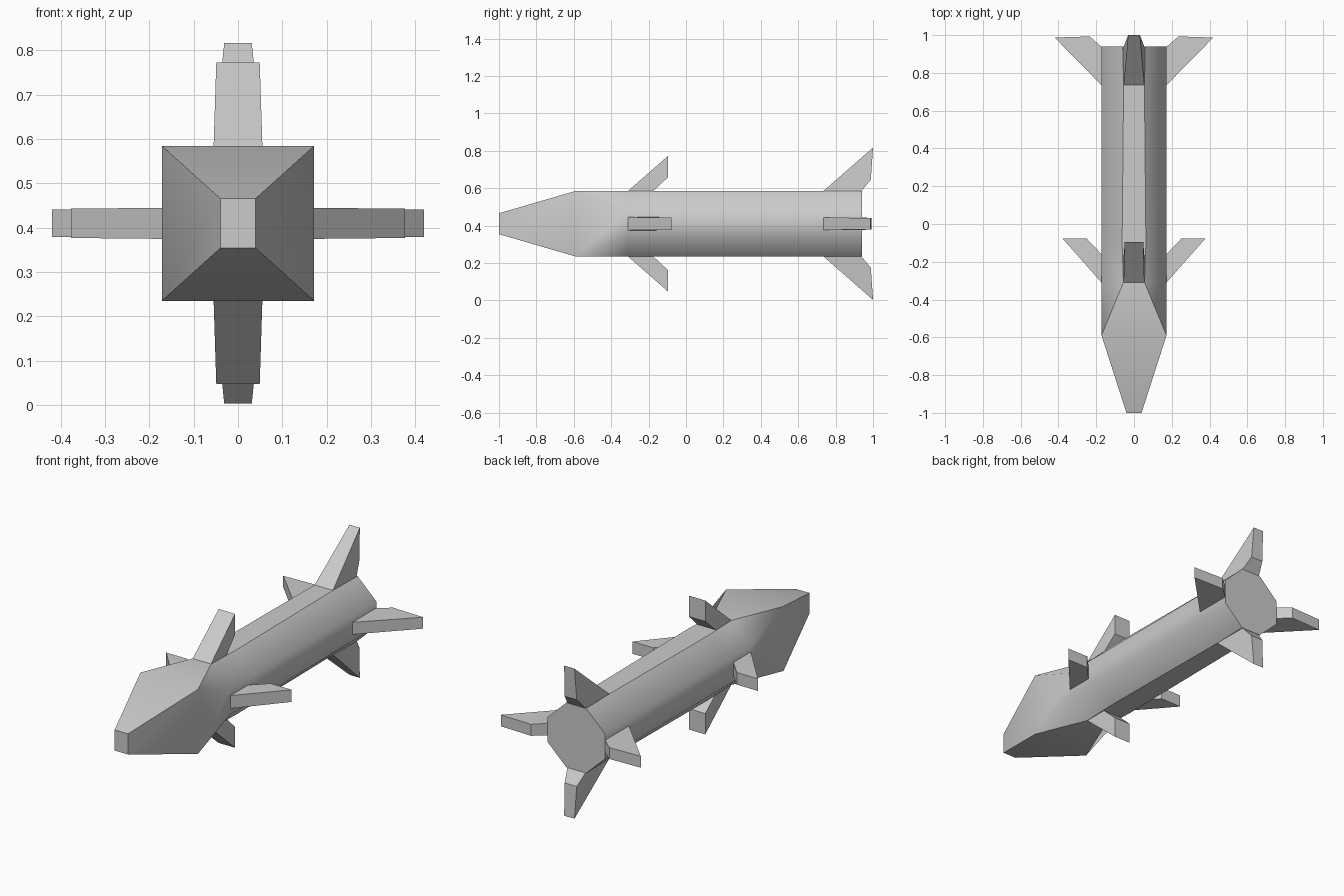
import bpy, bmesh, math
from mathutils import Matrix

if "Cube" in bpy.data.objects:
    bpy.data.objects.remove(bpy.data.objects["Cube"])

ZC = 0.41  # height of the missile axis


def finish(bm, name):
    bmesh.ops.remove_doubles(bm, verts=bm.verts, dist=1e-4)
    bmesh.ops.recalc_face_normals(bm, faces=bm.faces)
    bmesh.ops.transform(bm, matrix=Matrix.Translation((0, 0, ZC)), verts=bm.verts)
    mesh = bpy.data.meshes.new(name)
    bm.to_mesh(mesh)
    bm.free()
    ob = bpy.data.objects.new(name, mesh)
    bpy.context.collection.objects.link(ob)
    return ob


def ring(bm, y, w, h, fx, fz):
    """Chamfered rectangle: half sizes w, h and half flats fx, fz."""
    pts = [(w, fz), (fx, h), (-fx, h), (-w, fz), (-w, -fz), (-fx, -h), (fx, -h), (w, -fz)]
    return [bm.verts.new((x, y, z)) for x, z in pts]


# Body: square nose that blends into an octagonal tube
bm = bmesh.new()
sections = [(-1.0, 0.04, 0.056, 0.04, 0.056),
            (-0.59, 0.172, 0.175, 0.172, 0.175),
            (-0.31, 0.172, 0.175, 0.056, 0.065),
            (-0.1, 0.172, 0.175, 0.063, 0.068),
            (0.74, 0.172, 0.175, 0.055, 0.068),
            (0.94, 0.172, 0.175, 0.06, 0.068)]
rings = [ring(bm, *s) for s in sections]
for a, b in zip(rings, rings[1:]):
    for i in range(8):
        j = (i + 1) % 8
        bm.faces.new((a[i], a[j], b[j], b[i]))
bm.faces.new(rings[0])
bm.faces.new(rings[-1])
bmesh.ops.remove_doubles(bm, verts=bm.verts, dist=1e-4)
bmesh.ops.dissolve_degenerate(bm, dist=1e-4, edges=bm.edges)
bmesh.ops.recalc_face_normals(bm, faces=bm.faces)
for f in bm.faces:
    f.smooth = True
for e in bm.edges:
    # top and bottom flats stay crisp, the sides are rounded
    flat_edge = any(abs(f.normal.z) > 0.9 for f in e.link_faces)
    limit = 40 if flat_edge else 50
    e.smooth = e.calc_face_angle(0) < math.radians(limit)
finish(bm, "body")


# Fins: swept profile of (y, radius, half thickness), rotated around the axis
def fin(name, profile, angle):
    bm = bmesh.new()
    left = [bm.verts.new((-t, y, r)) for y, r, t in profile]
    right = [bm.verts.new((t, y, r)) for y, r, t in profile]
    bm.faces.new(left)
    bm.faces.new(right)
    n = len(profile)
    for i in range(n):
        j = (i + 1) % n
        bm.faces.new((left[i], left[j], right[j], right[i]))
    bmesh.ops.transform(bm, matrix=Matrix.Rotation(math.radians(angle), 4, 'Y'), verts=bm.verts)
    finish(bm, name)


front_tall = [(-0.31, 0.16, 0.055), (-0.31, 0.175, 0.055), (-0.095, 0.363, 0.049),
              (-0.095, 0.25, 0.049), (-0.175, 0.175, 0.055), (-0.175, 0.16, 0.055)]
rear_tall = [(0.735, 0.16, 0.055), (0.735, 0.175, 0.055), (1.0, 0.407, 0.031),
             (0.988, 0.235, 0.036), (0.938, 0.175, 0.055), (0.938, 0.16, 0.055)]
front_side = [(-0.31, 0.16, 0.035), (-0.31, 0.172, 0.035), (-0.078, 0.377, 0.033),
              (-0.078, 0.25, 0.033), (-0.16, 0.172, 0.035), (-0.16, 0.16, 0.035)]
rear_side = [(0.735, 0.16, 0.033), (0.735, 0.172, 0.033), (0.987, 0.42, 0.031),
             (0.993, 0.235, 0.031), (0.938, 0.172, 0.033), (0.938, 0.16, 0.033)]

for side, angle in (("top", 0), ("right", 90), ("bottom", 180), ("left", 270)):
    tall = side in ("top", "bottom")
    fin(f"front_fin_{side}", front_tall if tall else front_side, angle)
    fin(f"rear_fin_{side}", rear_tall if tall else rear_side, angle)
